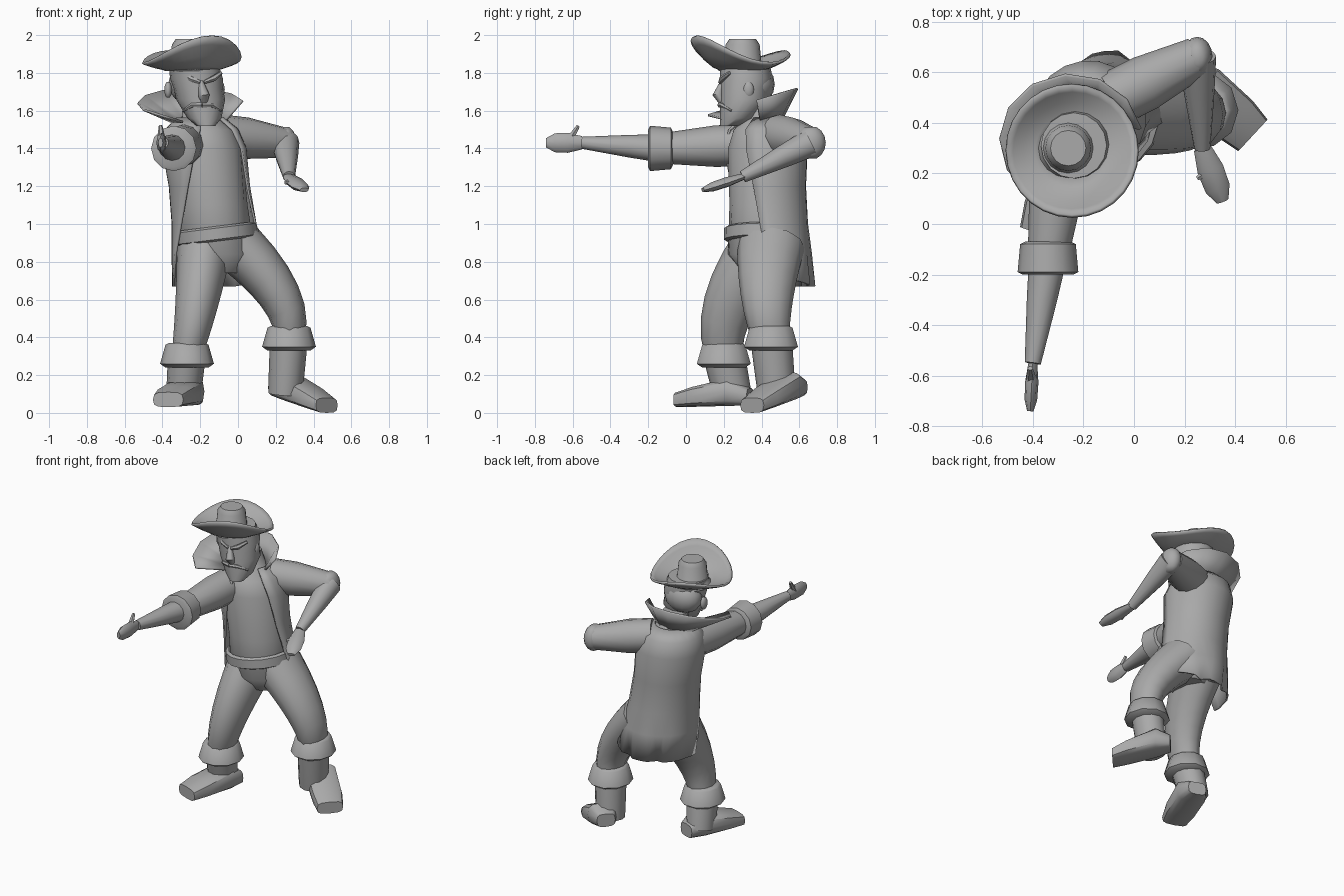
import bpy, bmesh, math
from mathutils import Vector, Matrix

cube = bpy.data.objects.get("Cube")
if cube:
    bpy.data.objects.remove(cube, do_unlink=True)

shade = .4
grey = bpy.data.materials.new("plain_grey")
grey.use_nodes = True
grey.diffuse_color = (shade, shade, shade, 1)
grey.node_tree.nodes["Principled BSDF"].inputs["Base Color"].default_value = grey.diffuse_color
Y, Z = Vector((0, 1, 0)), Vector((0, 0, 1))


def skin(name, rows, closed=True, caps=True, sharp=50, thick=0):
    """Join rows of points into a smooth shaded surface."""
    bm = bmesh.new()
    loops = [[bm.verts.new(point) for point in row] for row in rows]
    count = len(loops[0])
    for low, high in zip(loops, loops[1:]):
        for i in range(count if closed else count - 1):
            j = (i + 1) % count
            bm.faces.new((low[i], low[j], high[j], high[i]))
    if closed and caps:
        bm.faces.new(loops[0])
        bm.faces.new(loops[-1])
    bmesh.ops.recalc_face_normals(bm, faces=bm.faces)
    mesh = bpy.data.meshes.new(name)
    bm.to_mesh(mesh)
    bm.free()
    mesh.materials.append(grey)
    part = bpy.data.objects.new(name, mesh)
    bpy.context.collection.objects.link(part)
    if thick:
        shell = part.modifiers.new("thickness", 'SOLIDIFY')
        shell.thickness = thick
        shell.offset = 0
    bpy.ops.object.select_all(action='DESELECT')
    part.select_set(True)
    bpy.context.view_layer.objects.active = part
    bpy.ops.object.shade_smooth_by_angle(angle=math.radians(sharp))


def ring(centre, width, depth, yaw=0, start=0, sweep=360, count=16):
    """Level ellipse, or an arc of one when sweep is not a full turn."""
    turn = Matrix.Rotation(math.radians(yaw), 3, 'Z')
    steps = count if sweep == 360 else count - 1
    angles = [math.radians(start + sweep * k / steps) for k in range(count)]
    return [Vector(centre) + turn @ Vector((width * math.cos(t), depth * math.sin(t), 0)) for t in angles]


def limb(name, points, radii, wide=1, tall=1, ref=Z, count=12):
    """Tapered tube through points; wide and tall shape its section."""
    points = [Vector(point) for point in points]
    rows = []
    for i, (point, radius) in enumerate(zip(points, radii)):
        ahead = points[min(i + 1, len(points) - 1)] - points[max(i - 1, 0)]
        across = ref.cross(ahead).normalized()
        up = ahead.cross(across).normalized()
        angles = [k * math.tau / count for k in range(count)]
        rows.append([point + radius * (across * wide * math.cos(t) + up * tall * math.sin(t)) for t in angles])
    skin(name, rows)


def bend(first, middle, last, steps=6):
    """Smooth curve from first to last that passes through middle."""
    pull = middle * 2 - (first + last) / 2
    path = [k / steps for k in range(steps + 1)]
    return [first.lerp(pull, t).lerp(pull.lerp(last, t), t) for t in path]


def taper(first, last, steps=6):
    return [first + (last - first) * k / steps for k in range(steps + 1)]


def ball(name, centre, width, depth, height):
    rows = []
    for k in range(1, 8):
        t = math.pi * k / 8
        rows.append(ring(Vector(centre) - Z * height * math.cos(t), width * math.sin(t), depth * math.sin(t)))
    skin(name, rows)


def trunk(z, size, gap=None):
    """Body section: it leans and twists with height; gap opens the front."""
    rise = z - .8
    opening = dict() if gap is None else dict(start=gap - 90, sweep=360 - 2 * gap)
    return ring((-.1 - .13 * rise, .42, z), size, size, yaw=10 + 25 * rise, count=17, **opening)


# Torso and hips
skin("torso", [trunk(z, size) for z, size in
               ((.74, .12), (.84, .2), (1.1, .19), (1.4, .2), (1.5, .17), (1.56, .1), (1.65, .08))])

# Coat, open at the front, with a flared and folded skirt
coat = [trunk(z, size, gap=min(90, 30 + 75 * max(0, 1.5 - z))) for z, size in
        ((1.56, .12), (1.5, .19), (1.4, .22), (1.2, .21), (1, .22), (.85, .24), (.67, .26))]
for i, point in enumerate(coat[-1]):
    if i % 4 == 2:
        point.y -= .03
    point.z += max(0, point.x) / 4
skin("coat", coat, closed=False, sharp=60, thick=.012)

# Belt
belt = [trunk(z, size) for z, size in ((.91, .2), (.92, .22), (.98, .22), (.99, .2))]
for row in belt:
    for point in row:
        point.z += (point.x + .1) / 8
skin("belt", belt, caps=False, sharp=40)

# Collar standing up around the neck
arc = dict(start=10, sweep=225, count=9)
collar = [ring((-.21, .37, 1.54), .14, .13, **arc), ring((-.25, .33, 1.64), .28, .26, **arc)]
for point in collar[-1]:
    point.z += (point.y - .33) * .3
skin("collar", collar, closed=False, sharp=40, thick=.012)

# Head, its front kept level from chin to forehead
head = []
for z, size in ((1.52, .05), (1.56, .09), (1.66, .13), (1.72, .13), (1.77, .14), (1.86, .13)):
    head.append(ring((-.17 - (z - 1.52) / 5, .18 + size, z), size, size))
skin("head", head)
ball("hair", (-.24, .37, 1.74), .13, .1, .11)
limb("nose", [(-.2, .2, 1.77), (-.18, .17, 1.68), (-.18, .19, 1.65)], (.01, .03, .02), ref=Y, count=8)
limb("lower_lip", [(-.24, .22, 1.58), (-.18, .2, 1.57), (-.13, .22, 1.58)], (.01, .02, .01), count=6)
for side, mirror in (("right", -1), ("left", 1)):
    def face(out, y, z):
        return (-.19 + mirror * out, y, z)
    ball(side + "_ear", (-.23 + mirror * .14, .33, 1.71), .02, .03, .045)
    limb(side + "_brow", [face(.01, .18, 1.75), face(.06, .19, 1.77), face(.1, .23, 1.8)],
         (.01, .016, .01), count=6)
    limb(side + "_moustache", [face(0, .18, 1.63), face(.05, .19, 1.63), face(.1, .24, 1.6)],
         (.015, .013, .006), count=6)

# Hat: a brim curled up at front and back, and a crown
brim = []
for reach in (0, .3, .6, .85, 1):
    radius = .1 + .16 * reach
    row = ring((-.245, .29, 1.815), radius, radius, count=28)
    for k, point in enumerate(row):
        swing = math.tau * k / len(row) + math.radians(65)
        curl = .09 + .05 * math.cos(2 * swing) + .04 * math.cos(swing)
        point.z += curl * reach ** 1.6
    brim.append(row)
skin("hat_brim", brim, caps=False, thick=.014)
skin("hat_crown", [ring((-.26, .3, z), size, size) for z, size in
                   ((1.81, .13), (1.85, .1), (1.95, .09), (1.98, .07))])


def build_arm(side, shoulder, elbow, wrist, tip, thumb, wide, tall):
    shoulder, elbow, wrist, tip = map(Vector, (shoulder, elbow, wrist, tip))
    palm = wrist.lerp(tip, .4)
    upper = shoulder.lerp(elbow, .4)
    limb(side + "_sleeve", [shoulder, upper, elbow], (.11, .11, .08))
    limb(side + "_forearm", [elbow, elbow.lerp(wrist, .4), wrist], (.075, .06, .032))
    limb(side + "_hand", [wrist, palm, palm.lerp(tip, .6), tip], (.035, .053, .05, .025), wide, tall, count=8)
    limb(side + "_thumb", [palm, thumb], (.025, .01), ref=Y, count=6)


# Right arm points forward, left arm bends with the hand by the hip
cuff = Vector((-.34, -.13, 1.4))
build_arm("right", shoulder=(-.28, .35, 1.42), elbow=cuff, wrist=(-.4, -.55, 1.43),
          tip=(-.41, -.74, 1.43), thumb=(-.41, -.57, 1.52), wide=.5, tall=1)
limb("right_cuff", [cuff + Y * .06, cuff + Y * .05, cuff - Y * .06, cuff - Y * .07], (.09, .11, .12, .1))
build_arm("left", shoulder=(-.09, .49, 1.47), elbow=(.25, .66, 1.43), wrist=(.27, .3, 1.25),
          tip=(.35, .09, 1.18), thumb=(.25, .18, 1.22), wide=1, tall=.5)
ball("left_elbow", (.25, .66, 1.43), .06, .08, .09)


def build_foot(name, heel, toe):
    """Boxy rounded sections from heel to toe."""
    side = (toe - heel).cross(Z).normalized()
    rows = []
    for along, width, height in ((0, .06, .09), (.25, .1, .15), (.75, .1, .11), (1, .085, .08)):
        row = []
        for k in range(12):
            t = math.tau * k / 12
            out, up = (math.copysign(abs(v) ** .6, v) for v in (math.cos(t), math.sin(t)))
            row.append(heel.lerp(toe, along) + side * width * out + Z * height * (up + 1) / 2)
        rows.append(row)
    skin(name, rows, sharp=45)


def build_leg(side, hip, knee, shin, ankle, heel, toe):
    hip, knee, shin, ankle, heel, toe = map(Vector, (hip, knee, shin, ankle, heel, toe))
    limb(side + "_leg", bend(hip, knee, shin), taper(.16, .09), wide=.9, tall=1.12, ref=Y)
    limb(side + "_boot_leg", bend(shin, shin.lerp(ankle, .6), ankle), taper(.1, .09), tall=1.1, ref=Y)
    limb(side + "_boot_cuff", [shin + Z * rise for rise in (.06, .05, -.05, -.07)],
         (.1, .12, .15, .12), wide=.95, ref=Y, count=10)
    build_foot(side + "_foot", heel, toe)


# Legs in a wide stance
build_leg("right", hip=(-.18, .41, .86), knee=(-.22, .23, .57), shin=(-.27, .2, .31),
          ankle=(-.29, .25, .08), heel=(-.24, .34, .04), toe=(-.37, -.04, .03))
build_leg("left", hip=(0, .45, .88), knee=(.22, .43, .62), shin=(.27, .45, .4),
          ankle=(.25, .48, .1), heel=(.2, .6, .09), toe=(.47, .35, 0))
